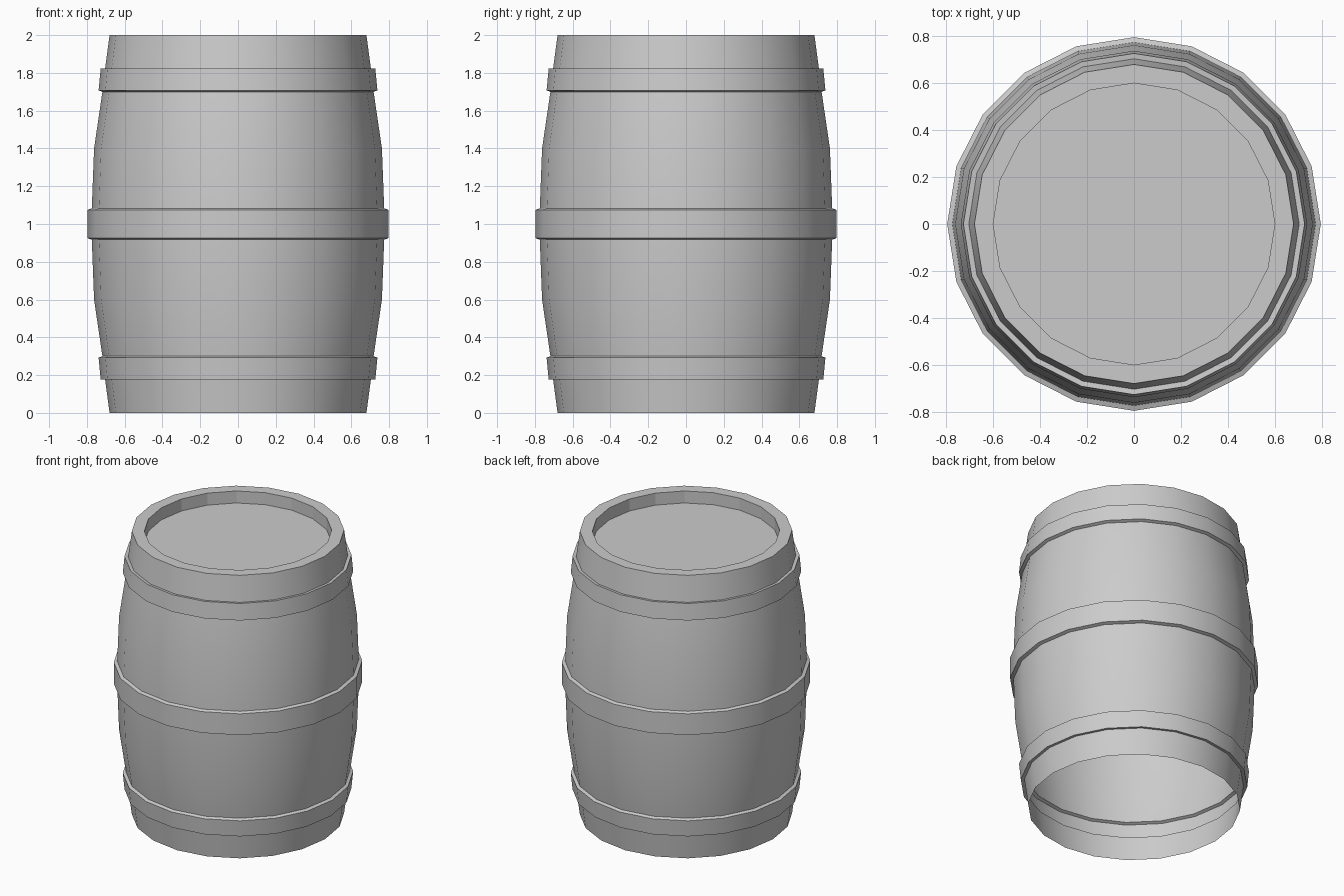
import bpy, bmesh
from math import sin, cos, tau, radians

if "Cube" in bpy.data.objects:
    bpy.data.objects.remove(bpy.data.objects["Cube"])

SIDES = 20

# Lower half of the outer wall (radius, height), with the raised hoops in it
half = [(0.68, 0.0),
        (0.704, 0.18), (0.727, 0.177), (0.738, 0.292), (0.718, 0.301),
        (0.762, 0.6),
        (0.774, 0.917), (0.796, 0.925)]
# Mirror it upwards
wall = half + [(r, 2.0 - z) for r, z in reversed(half)]
# Rim and recessed lid edge
profile = wall + [(0.60, 2.0), (0.60, 1.915)]

# Revolve the profile; the bottom stays open
bm = bmesh.new()
rings = [[bm.verts.new((r * cos(tau * k / SIDES), r * sin(tau * k / SIDES), z))
          for k in range(SIDES)] for r, z in profile]
for low, high in zip(rings, rings[1:]):
    for k in range(SIDES):
        n = (k + 1) % SIDES
        bm.faces.new((low[k], low[n], high[n], high[k]))

# Lid
bm.faces.new(rings[-1])

mesh = bpy.data.meshes.new("barrel")
bm.to_mesh(mesh)
bm.free()
barrel = bpy.data.objects.new("barrel", mesh)
bpy.context.collection.objects.link(barrel)

# Smooth staves, crisp hoop and rim edges
bpy.context.view_layer.objects.active = barrel
barrel.select_set(True)
bpy.ops.object.shade_smooth_by_angle(angle=radians(30))

# Faceted inner rim wall and lid
for p in mesh.polygons[-(SIDES + 1):]:
    p.use_smooth = False
